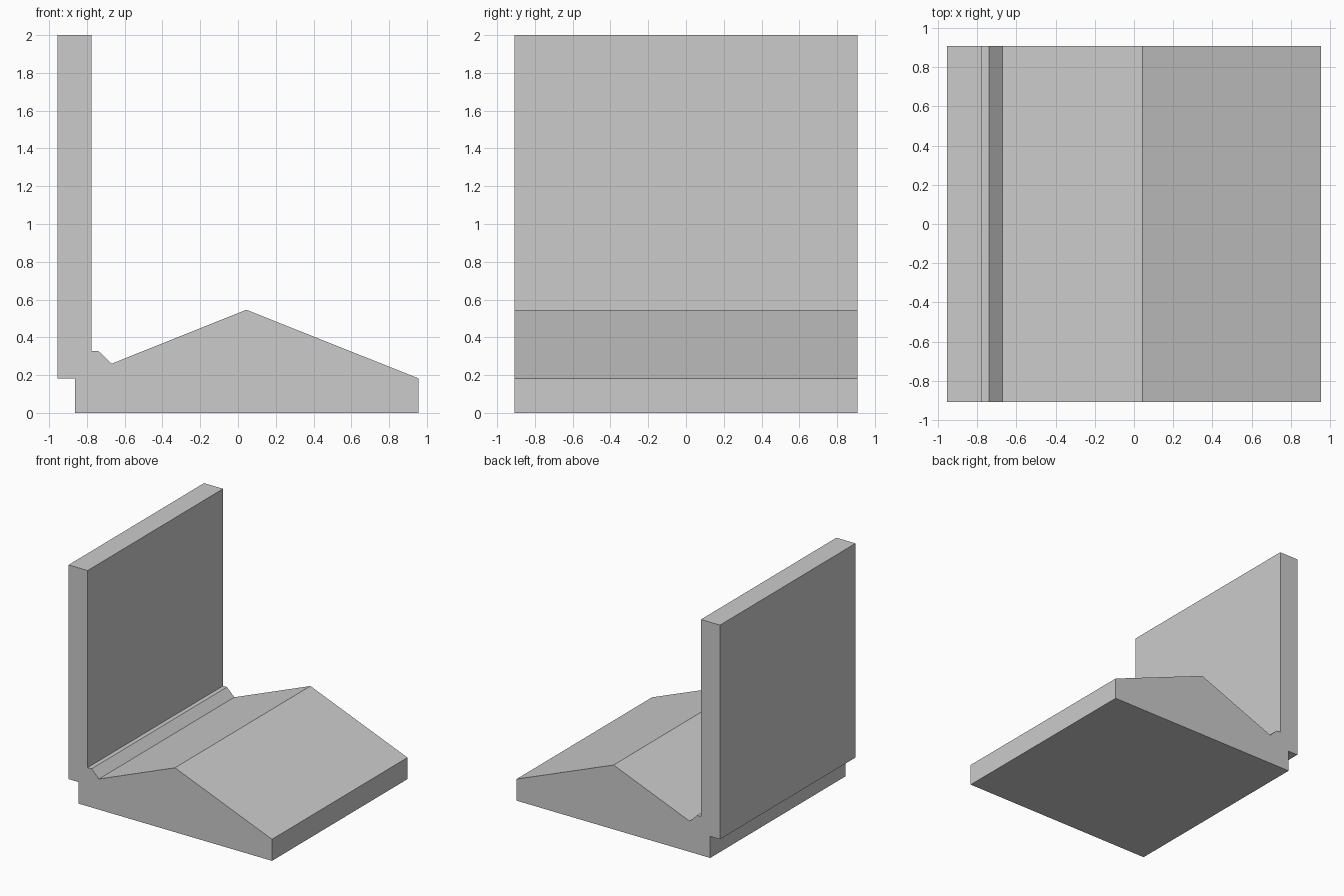
import bpy
import bmesh

if "Cube" in bpy.data.objects:
    bpy.data.objects.remove(bpy.data.objects["Cube"])

HALF_DEPTH = 0.908

# Side profile (x, z): stepped base, ridged seat, small ledge and upright back
PROFILE = [
    (-0.863, 0.0), (0.955, 0.0), (0.955, 0.183), (0.044, 0.546),
    (-0.67, 0.26), (-0.739, 0.328), (-0.776, 0.328),
    (-0.776, 2.0), (-0.955, 2.0), (-0.955, 0.183), (-0.863, 0.183),
]


def extrude_profile(name, points, half_depth):
    """Extrude an x-z outline symmetrically along y."""
    bm = bmesh.new()
    face = bm.faces.new([bm.verts.new((x, -half_depth, z)) for x, z in points])
    result = bmesh.ops.extrude_face_region(bm, geom=[face], use_keep_orig=True)
    moved = [v for v in result["geom"] if isinstance(v, bmesh.types.BMVert)]
    bmesh.ops.translate(bm, verts=moved, vec=(0, 2 * half_depth, 0))
    bmesh.ops.recalc_face_normals(bm, faces=bm.faces)
    mesh = bpy.data.meshes.new(name)
    bm.to_mesh(mesh)
    bm.free()
    obj = bpy.data.objects.new(name, mesh)
    bpy.context.collection.objects.link(obj)
    return obj


# Ridged base and upright wall in one solid
extrude_profile("ridged_base_with_back_wall", PROFILE, HALF_DEPTH)
